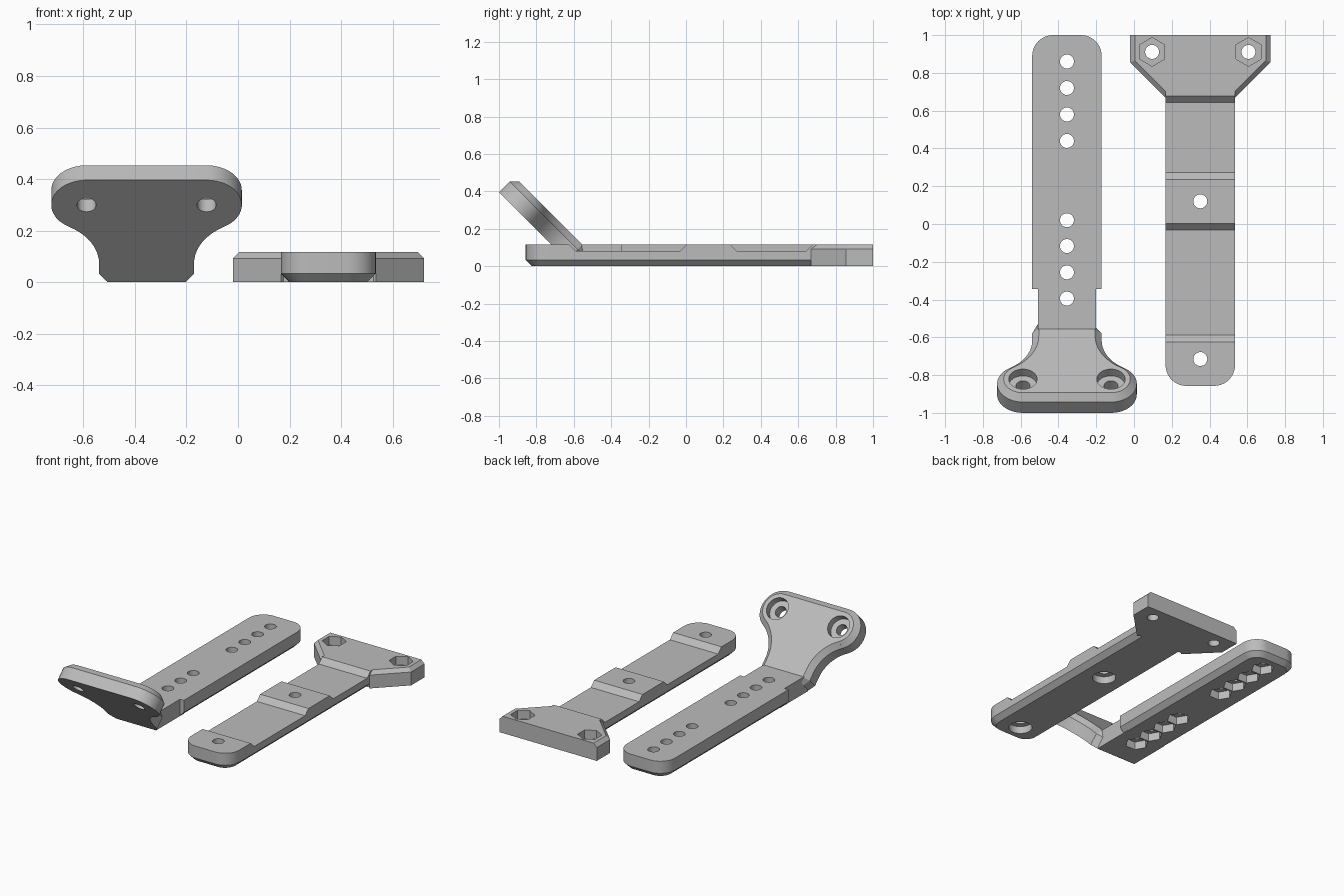
import bpy, bmesh, math
from mathutils import Vector, Matrix

if "Cube" in bpy.data.objects:
    bpy.data.objects.remove(bpy.data.objects["Cube"])

grey = bpy.data.materials.new("plain grey")
grey.diffuse_color = (0.5, 0.5, 0.5, 1)
grey.use_nodes = True
grey.node_tree.nodes["Principled BSDF"].inputs["Base Color"].default_value = grey.diffuse_color

HALF, T, CH, R_HOLE, R_SINK = 0.184, 0.116, 0.033, 0.037, 0.075
AX, BX = -0.355, 0.351          # centre lines of the two straps


def loft(name, rings):
    """Closed solid through rings that share a point count."""
    bm = bmesh.new()
    vs = [[bm.verts.new(p) for p in ring] for ring in rings]
    n = len(rings[0])
    for a, b in zip(vs, vs[1:]):
        for i in range(n):
            j = (i + 1) % n
            bm.faces.new((a[i], a[j], b[j], b[i]))
    bm.faces.new(vs[0][::-1])
    bm.faces.new(vs[-1])
    bmesh.ops.recalc_face_normals(bm, faces=bm.faces)
    me = bpy.data.meshes.new(name)
    bm.to_mesh(me)
    bm.free()
    me.materials.append(grey)
    ob = bpy.data.objects.new(name, me)
    bpy.context.collection.objects.link(ob)
    return ob


def combine(ob, other, op='DIFFERENCE'):
    m = ob.modifiers.new("bool", 'BOOLEAN')
    m.operation, m.object, m.solver = op, other, 'EXACT'
    bpy.context.view_layer.objects.active = ob
    bpy.ops.object.modifier_apply(modifier=m.name)
    bpy.data.objects.remove(other)


def drill(ob, base, axis, depth, r, sides=32, turn=0.0):
    """Cut a round or hexagonal pocket from base along axis."""
    q = Vector(axis).to_track_quat('Z', 'Y').to_matrix()
    ring = [(r * math.cos(turn + math.tau * i / sides),
             r * math.sin(turn + math.tau * i / sides)) for i in range(sides)]
    rings = [[Vector(base) + q @ Vector((x, y, z)) for x, y in ring]
             for z in (-0.02, depth)]
    combine(ob, loft("cutter", rings))


def arc(cx, cy, r, a0, a1, n=10):
    return [(cx + r * math.cos(math.radians(a0 + (a1 - a0) * i / n)),
             cy + r * math.sin(math.radians(a0 + (a1 - a0) * i / n)))
            for i in range(n + 1)]


def strap(name, cx, y_square, y_round, radius=0.11):
    """Flat bar with one rounded end and a chamfered underside."""
    s = 1 if y_round > y_square else -1
    rings = []
    for z, d in ((0, CH), (CH, 0), (T, 0)):
        h, c = HALF - radius, abs(y_round - y_square) - radius
        o = [(HALF - d, 0)] + arc(h, c, radius - d, 0, 90)
        o += arc(-h, c, radius - d, 90, 180) + [(d - HALF, 0)]
        rings.append([(cx + x, y_square + s * y, z) for x, y in o])
    return loft(name, rings)


def prism_x(name, profile, x0, x1):
    return loft(name, [[(x, y, z) for y, z in profile] for x in (x0, x1)])


# --- strap with tilted head: bar, narrower neck ---
tilt = strap("tilted_head_strap", AX, -0.345, 1.0)
neck = prism_x("neck", [(-0.603, 0.0), (-0.3, 0.0), (-0.3, T), (-0.557, T)],
               AX - 0.154, AX + 0.154)
combine(tilt, neck, 'UNION')

# tilted head: two round lobes flowing into the neck, rim chamfered on the back
S = math.sqrt(0.5)
LX, LU, LR = 0.233, 0.423, 0.137
FU, FR = 0.10, 0.236


def on_plate(x, u, w):
    return Vector((AX + x, -0.604 + (w - u) * S, (u + w) * S))


def head_ring(w, d):
    fx = HALF + FR
    a = math.degrees(math.atan2(FU - LU, fx - LX))
    side = [(HALF - max(d, CH), 0), (HALF - d, 0.045)]
    side += arc(fx, FU, FR + d, 180, a + 180)
    side += arc(LX, LU, LR - d, a, 90, 16)
    return [on_plate(x, u, w) for x, u in side + [(-x, u) for x, u in side[::-1]]]


head = loft("tilted_head", [head_ring(0, 0), head_ring(T - 0.035, 0), head_ring(T, 0.035)])
combine(tilt, head, 'UNION')
for sx in (-1, 1):
    drill(tilt, on_plate(sx * LX, LU, T), (0, -S, -S), 0.05, R_SINK)
    drill(tilt, on_plate(sx * LX, LU, T), (0, -S, -S), 0.2, R_HOLE)

# adjustment holes with hexagonal nut pockets underneath
for y in (0.86, 0.72, 0.58, 0.44, 0.02, -0.117, -0.256, -0.395):
    drill(tilt, (AX, y, 0), (0, 0, 1), 0.055, 0.074, 6)
    drill(tilt, (AX, y, 0), (0, 0, 1), 0.2, R_HOLE)

# --- strap with flat head ---
flat = strap("flat_head_strap", BX, 0.72, -0.857)
# two shallow recesses with sloped ends
for a, b, c, d in ((-0.625, -0.588, -0.033, 0.003), (0.235, 0.272, 0.642, 0.679)):
    k = 0.02
    combine(flat, prism_x("recess", [(a - k, T + k), (b, 0.08), (c, 0.08), (d + k, T + k)],
                          BX - 0.3, BX + 0.3))

# flared head with chamfered upper sides
rings = []
for z, d in ((0, 0), (0.092, 0), (T, 0.024)):
    k = d * 1.41
    side = [(0.371 - d, 1.0), (0.371 - d, 0.855 + 0.41 * d), (HALF, 0.668 + k), (HALF - 0.01, 0.68)]
    rings.append([(BX + x, y, z) for x, y in side + [(-x, y) for x, y in side[::-1]]])
combine(flat, loft("flat_head", rings), 'UNION')

# head holes with nut pockets on top
for sx in (-1, 1):
    p = (BX + sx * 0.255, 0.911, T)
    drill(flat, p, (0, 0, -1), 0.06, 0.076, 6, math.pi / 2)
    drill(flat, p, (0, 0, -1), 0.2, R_HOLE)
# strap holes with round pockets underneath
for y in (0.12, -0.715):
    drill(flat, (BX, y, 0), (0, 0, 1), 0.05, R_SINK)
    drill(flat, (BX, y, 0), (0, 0, 1), 0.2, R_HOLE)

for ob in (tilt, flat):
    bpy.ops.object.select_all(action='DESELECT')
    ob.select_set(True)
    bpy.context.view_layer.objects.active = ob
    bpy.ops.object.shade_smooth_by_angle(angle=math.radians(25))
